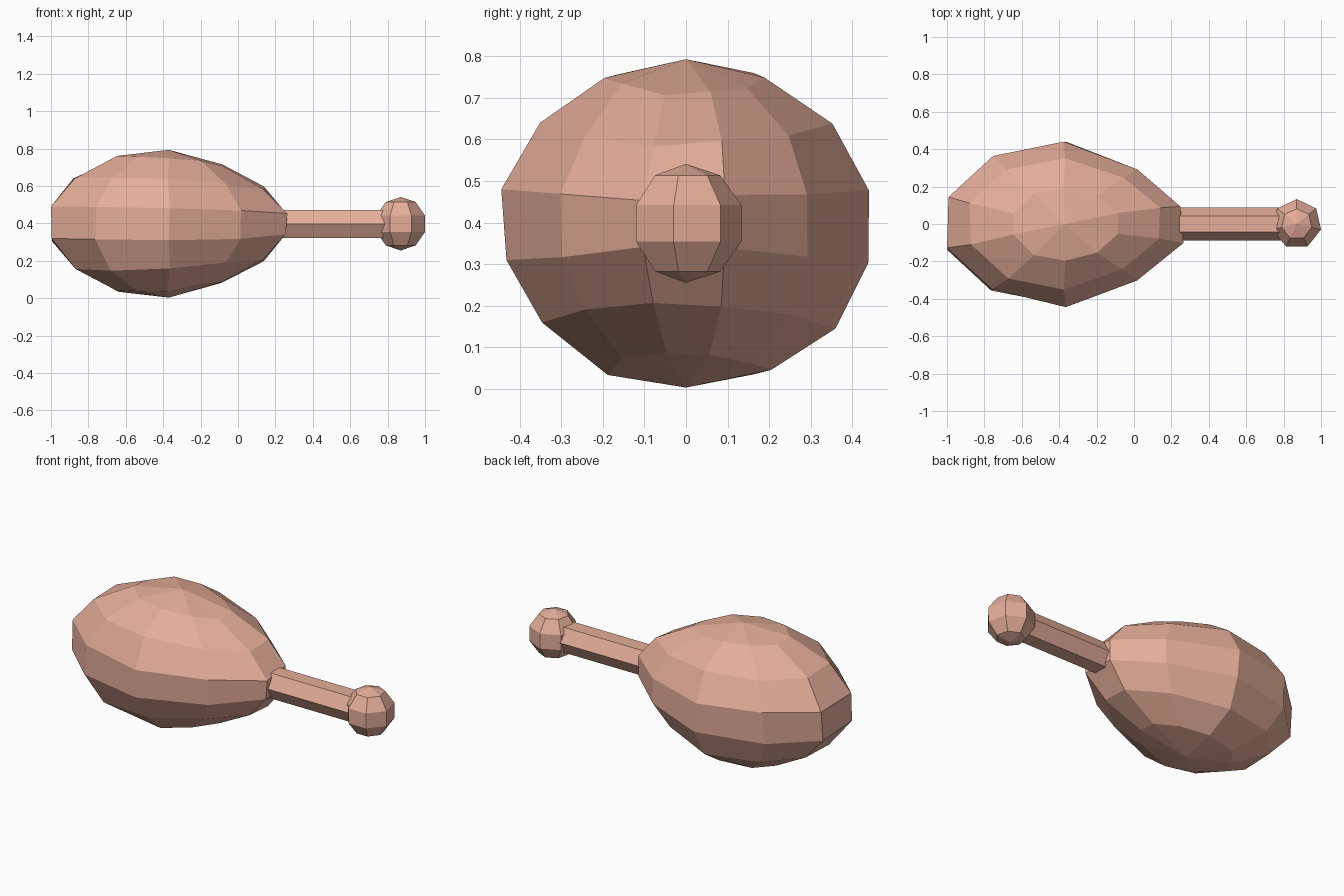
import bpy, bmesh, random
from math import sin, cos, pi
from mathutils import Matrix, Vector

if "Cube" in bpy.data.objects:
    bpy.data.objects.remove(bpy.data.objects["Cube"])

random.seed(4)
mat = bpy.data.materials.new("warm_tan")
mat.diffuse_color = (0.78, 0.42, 0.32, 1)
mat.use_nodes = True
mat.node_tree.nodes["Principled BSDF"].inputs["Base Color"].default_value = mat.diffuse_color


def finish(bm, name):
    bmesh.ops.recalc_face_normals(bm, faces=bm.faces[:])
    mesh = bpy.data.meshes.new(name)
    bm.to_mesh(mesh)
    bm.free()
    mesh.materials.append(mat)
    ob = bpy.data.objects.new(name, mesh)
    bpy.context.collection.objects.link(ob)
    return ob


def ball(name, centre, radii, sides, bands, phase, taper=0.0, jitter=0.0):
    """Upright low-poly sphere, narrowed towards +x by taper."""
    bm = bmesh.new()

    def vert(x, y, z, j):
        k = 1 - taper * max(x * radii[0], 0)
        p = Vector((x * radii[0], y * radii[1] * k, z * radii[2] * k))
        p += Vector([random.uniform(-j, j) for _ in range(3)])
        return bm.verts.new(p + Vector(centre))

    top, bottom = vert(0, 0, 1, 0), vert(0, 0, -1, 0)
    rings = []
    for b in range(1, bands):
        t = pi * b / bands
        angles = [phase + 2 * pi * i / sides for i in range(sides)]
        rings.append([vert(sin(t) * cos(a), sin(t) * sin(a), cos(t), jitter)
                      for a in angles])
    for i in range(sides):
        n = (i + 1) % sides
        bm.faces.new((top, rings[0][i], rings[0][n]))
        bm.faces.new((bottom, rings[-1][n], rings[-1][i]))
        for r, s in zip(rings, rings[1:]):
            bm.faces.new((r[i], s[i], s[n], r[n]))
    return finish(bm, name)


# Egg-shaped meat
ball("meat", (-0.37, 0, 0.398), (0.675, 0.452, 0.395), 10, 7, pi / 10,
     taper=0.44, jitter=0.009)

# Hexagonal bone shaft along x, with side corners pointing to +/-y
bm = bmesh.new()
bmesh.ops.create_cone(bm, cap_ends=True, segments=6, radius1=0.087,
                      radius2=0.087, depth=0.76)
corner = max(bm.verts, key=lambda v: v.co.y).co
spin = 0 if abs(corner.x) < 0.001 else pi / 6
bmesh.ops.transform(bm, verts=bm.verts[:],
                    matrix=Matrix.Translation((0.46, 0, 0.397))
                    @ Matrix.Rotation(pi / 2, 4, 'Y')
                    @ Matrix.Rotation(spin, 4, 'Z'))
finish(bm, "bone_shaft")

# Faceted knob at the end of the bone
ball("bone_knob", (0.87, 0, 0.398), (0.14, 0.14, 0.143), 7, 5, pi / 2)
